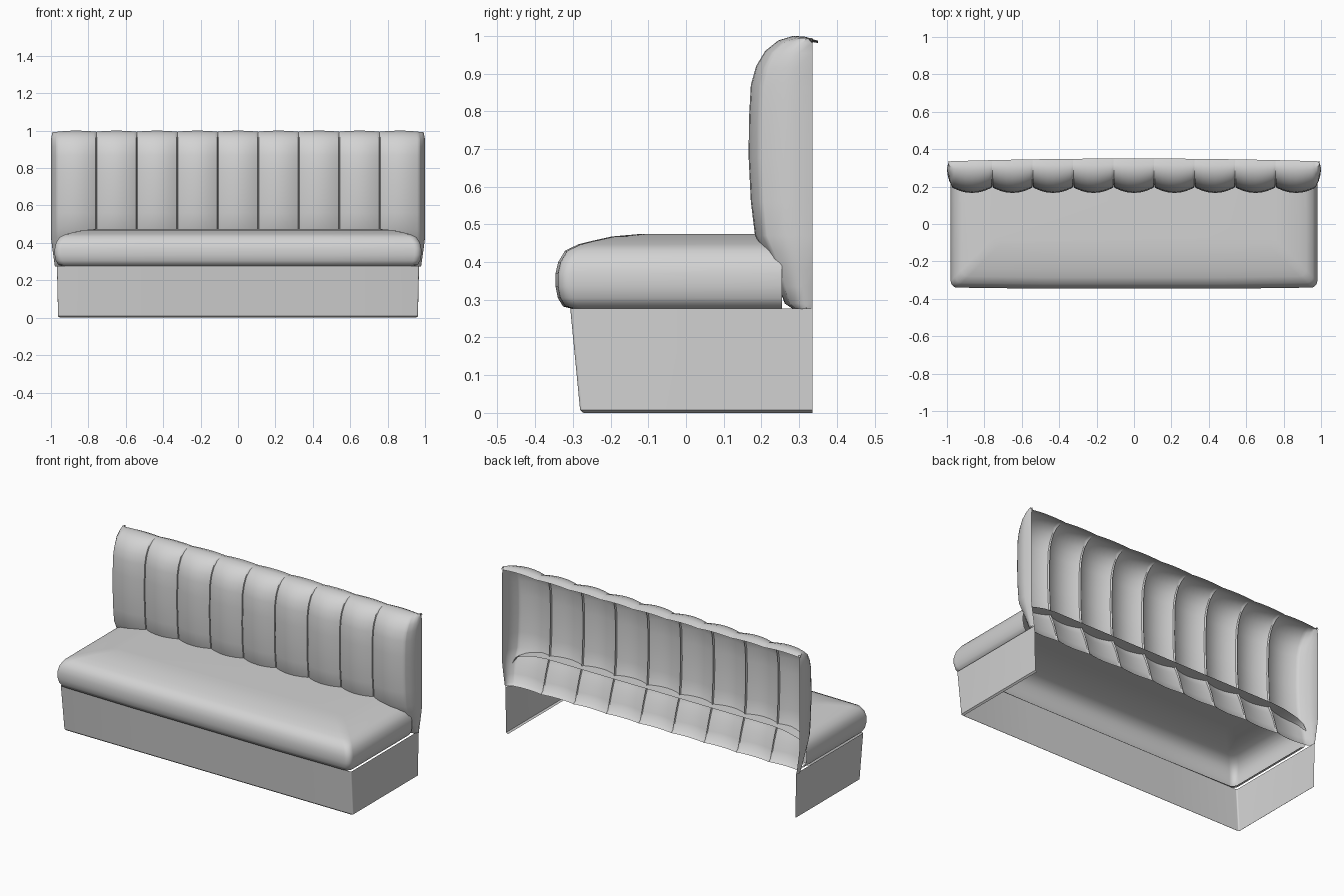
import bpy
import bmesh
import math

cube = bpy.data.objects.get("Cube")
if cube:
    bpy.data.objects.remove(cube, do_unlink=True)

grey = bpy.data.materials.new("grey upholstery")
grey.use_nodes = True
colour = (0.65, 0.65, 0.65, 1)
grey.diffuse_color = colour
grey.node_tree.nodes["Principled BSDF"].inputs["Base Color"].default_value = colour


def loft(name, rows, angle, cap=False):
    """Skin rows of equal length into a shell that is open at the back."""
    bm = bmesh.new()
    grid = [[bm.verts.new(p) for p in row] for row in rows]
    for a, b in zip(grid, grid[1:]):
        for i in range(len(a) - 1):
            bm.faces.new((a[i], a[i + 1], b[i + 1], b[i]))
    if cap:
        bm.faces.new(grid[-1])
    bmesh.ops.recalc_face_normals(bm, faces=bm.faces)
    # An open-backed shell must face forward overall
    if sum(f.normal.y * f.calc_area() for f in bm.faces) > 0:
        bmesh.ops.reverse_faces(bm, faces=bm.faces)
    mesh = bpy.data.meshes.new(name)
    bm.to_mesh(mesh)
    bm.free()
    mesh.materials.append(grey)
    obj = bpy.data.objects.new(name, mesh)
    bpy.context.collection.objects.link(obj)
    bpy.ops.object.select_all(action='DESELECT')
    obj.select_set(True)
    bpy.context.view_layer.objects.active = obj
    bpy.ops.object.shade_smooth_by_angle(angle=math.radians(angle))
    return obj


def u_ring(half, front, back, z, radius, bow=0.0):
    """Left side, rounded front and right side of a plan outline."""
    right = [(half, back)]
    for k in range(6):
        a = math.radians(18 * k)
        right.append((half - radius + radius * math.cos(a),
                      front + radius - radius * math.sin(a)))
    right.append((half * 0.5, front - bow))
    left = [(-x, y) for x, y in reversed(right)]
    return [(x, y, z) for x, y in right + left]


# Plinth: slanted front and two sides, open above, below and behind
loft("base", [u_ring(0.952, -0.272, 0.335, 0.0, 0.006),
              u_ring(0.962, -0.281, 0.335, 0.008, 0.008),
              u_ring(0.968, -0.307, 0.335, 0.277, 0.008)], 40)

# Seat cushion: nested rings (inset, height) with a domed top
cushion = [(0.04, 0.277), (0.02, 0.282), (0.006, 0.305), (0.0, 0.335),
           (0.0, 0.37), (0.007, 0.4), (0.025, 0.43), (0.06, 0.447),
           (0.1, 0.457), (0.15, 0.468), (0.23, 0.475)]
rings = [u_ring(0.98 - d, -0.34 + d, 0.255, z, 0.035, 0.006) for d, z in cushion]
loft("seat_cushion", rings, 50, cap=True)

# Backrest: side profile (y, z) swept along nine padded channels
BACK, PITCH, CHANNELS = 0.335, 0.2165, 9
profile = [(0.285, 0.275), (0.262, 0.29), (0.245, 0.335), (0.228, 0.38),
           (0.205, 0.43), (0.183, 0.47), (0.172, 0.56), (0.166, 0.68),
           (0.167, 0.78), (0.172, 0.87), (0.186, 0.92), (0.21, 0.96),
           (0.245, 0.988), (0.285, 1.0), (0.315, 0.998), (BACK, 0.987)]

half_steps = [0.3, 0.6, 0.85, 0.97]
steps = [-1] + [-t for t in reversed(half_steps)] + [0] + half_steps
columns = []  # (x, seam amount)
for c in range(CHANNELS):
    for t in steps:
        seam = 0.9 * t * t if abs(t) < 1 else 1.2
        if c == 0 and t == -1:
            seam = 1.05
        columns.append(((c - 4 + t / 2) * PITCH, seam))
columns.append((4.5 * PITCH, 1.05))
# Rounded end walls, running to the open back
ends = [(0.986, 1.75), (0.995, 2.6), (1.0, 3.6), (0.99, 5.0)]
columns = [(-x, s) for x, s in reversed(ends)] + columns + ends


def backrest_column(x, seam):
    points = []
    for y, z in profile:
        depth = (BACK - y) * (1 - 0.2 * seam)
        taper = 1 - 0.02 * max(0, (0.42 - z) / 0.14) - 0.2 * max(0, z - 0.96)
        dip = 0.006 * min(seam, 1) * max(0, (z - 0.5) * 2)
        bow = 0.015 * (1 - x * x) if y == BACK else 0
        px = x * taper if abs(x) > 0.9 else x
        points.append((px, BACK - depth + bow, z - dip))
    return points


loft("channelled_backrest", [backrest_column(x, s) for x, s in columns], 45)
